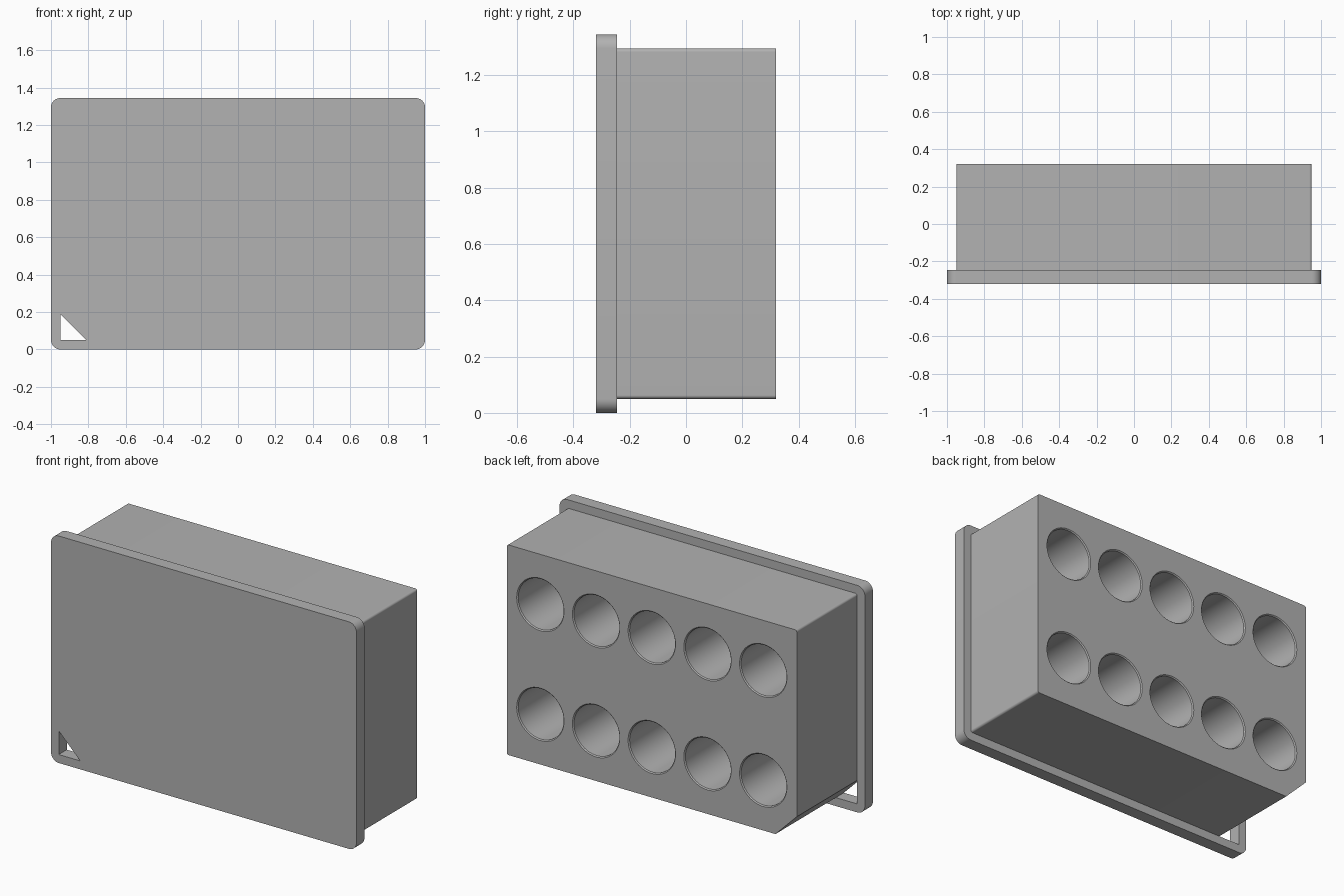
import bpy, bmesh, math
from mathutils import Vector

if "Cube" in bpy.data.objects:
    bpy.data.objects.remove(bpy.data.objects["Cube"], do_unlink=True)

grey = bpy.data.materials.new("plain grey")
grey.use_nodes = True
colour = (0.445, 0.445, 0.445, 1)
grey.diffuse_color = colour
grey.node_tree.nodes["Principled BSDF"].inputs["Base Color"].default_value = colour

FRONT, STEP, BACK = -0.32, -0.245, 0.32
MID_Z = 0.672


def make_object(name, bm):
    bmesh.ops.recalc_face_normals(bm, faces=bm.faces)
    mesh = bpy.data.meshes.new(name)
    bm.to_mesh(mesh)
    bm.free()
    obj = bpy.data.objects.new(name, mesh)
    bpy.context.collection.objects.link(obj)
    mesh.materials.append(grey)
    return obj


def prism(name, outline, y0, y1):
    """Extrude an (x, z) outline from y0 to y1."""
    bm = bmesh.new()
    face = bm.faces.new([bm.verts.new((x, y0, z)) for x, z in outline])
    new = bmesh.ops.extrude_face_region(bm, geom=[face])["geom"]
    moved = [v for v in new if isinstance(v, bmesh.types.BMVert)]
    bmesh.ops.translate(bm, verts=moved, vec=(0, y1 - y0, 0))
    return make_object(name, bm)


def arc(cx, cz, r, start, steps=10):
    """Quarter-circle corner, counter-clockwise."""
    angles = [start + math.pi / 2 * i / steps for i in range(steps + 1)]
    return [(cx + r * math.cos(a), cz + r * math.sin(a)) for a in angles]


def rounded(half_w, half_h, r, clipped=0):
    """Rounded rectangle; the lower -x corner can be clipped diagonally."""
    x, z = half_w - r, half_h - r
    points = arc(x, MID_Z + z, r, 0) + arc(-x, MID_Z + z, r, math.pi / 2)
    if clipped:
        points += [(-half_w, MID_Z - half_h + clipped), (-half_w + clipped, MID_Z - half_h)]
    else:
        points += arc(-x, MID_Z - z, r, math.pi)
    return points + arc(x, MID_Z - z, r, 1.5 * math.pi)


def cut(target, cutter):
    cutter.hide_render = True
    mod = target.modifiers.new("cut", "BOOLEAN")
    mod.operation, mod.solver, mod.object = "DIFFERENCE", "EXACT", cutter
    bpy.context.view_layer.objects.active = target
    bpy.ops.object.modifier_apply(modifier=mod.name)
    bpy.data.objects.remove(cutter, do_unlink=True)


def bore_cutter(x, z, r, depth, rim):
    """Round bore, widened slightly at its mouth."""
    bm = bmesh.new()
    profile = [(0, BACK - depth), (r, BACK - depth), (r, BACK - rim),
               (r + 2 * rim, BACK + rim), (0, BACK + rim)]
    verts = [bm.verts.new((x + px, py, z)) for px, py in profile]
    edges = [bm.edges.new(pair) for pair in zip(verts, verts[1:])]
    bmesh.ops.spin(bm, geom=verts + edges, cent=Vector((x, 0, z)), axis=(0, 1, 0),
                   angle=2 * math.pi, steps=64, use_merge=True)
    bmesh.ops.remove_doubles(bm, verts=bm.verts, dist=1e-5)
    return make_object("bore_cutter", bm)


# Front plate with a triangular lifting hole in the lower corner
plate = prism("front_plate", rounded(1, MID_Z, 0.05), FRONT, STEP)
triangle = [(-0.95, 0.05), (-0.81, 0.05), (-0.95, 0.19)]
cut(plate, prism("hole_cutter", triangle, FRONT - 0.1, STEP + 0.1))

# Deep block with a clipped corner and two rows of bores in the back
block = prism("storage_block", rounded(0.95, MID_Z - 0.05, 0.013, clipped=0.14), STEP, BACK)
for row in (-1, 1):
    for column in range(-2, 3):
        cut(block, bore_cutter(column * 0.365, MID_Z + row * 0.325, 0.149, 0.5, 0.006))

# Smooth rounded surfaces, keep hard edges
for obj in (plate, block):
    bpy.ops.object.select_all(action="DESELECT")
    obj.select_set(True)
    bpy.context.view_layer.objects.active = obj
    bpy.ops.object.shade_smooth_by_angle(angle=math.radians(30))
